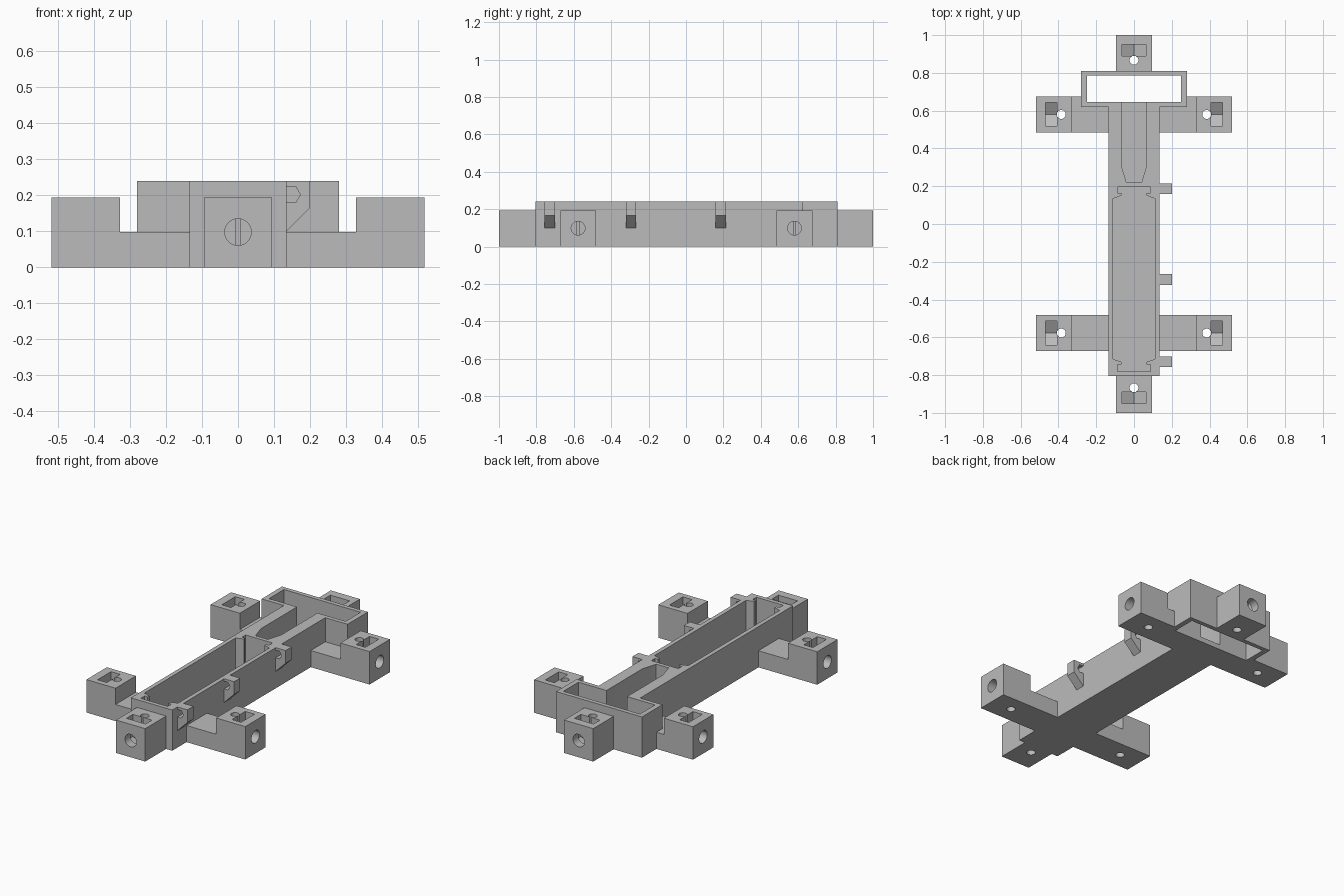
import bpy, bmesh, math
from mathutils import Matrix

cube = bpy.data.objects.get("Cube")
if cube:
    bpy.data.objects.remove(cube, do_unlink=True)

grey = bpy.data.materials.new("plain grey")
grey.use_nodes = True
grey.diffuse_color = (0.5, 0.5, 0.5, 1)
grey.node_tree.nodes["Principled BSDF"].inputs["Base Color"].default_value = (0.5, 0.5, 0.5, 1)

# Maps the profile plane and extrusion direction onto world axes
PLACE = {"x": lambda a, b, c: (c, a, b),
         "y": lambda a, b, c: (a, c, b),
         "z": lambda a, b, c: (a, b, c)}


def prism(name, profile, axis, lo, hi):
    """Extrude a flat profile along one axis."""
    bm = bmesh.new()
    put = PLACE[axis]
    ends = [[bm.verts.new(put(a, b, c)) for a, b in profile] for c in (lo, hi)]
    n = len(profile)
    bm.faces.new(ends[0])
    bm.faces.new(ends[1])
    for i in range(n):
        j = (i + 1) % n
        bm.faces.new((ends[0][i], ends[0][j], ends[1][j], ends[1][i]))
    bmesh.ops.recalc_face_normals(bm, faces=bm.faces)
    mesh = bpy.data.meshes.new(name)
    bm.to_mesh(mesh)
    bm.free()
    mesh.materials.append(grey)
    obj = bpy.data.objects.new(name, mesh)
    bpy.context.collection.objects.link(obj)
    return obj


def rect(x0, x1, y0, y1):
    return [(x0, y0), (x1, y0), (x1, y1), (x0, y1)]


def circle(x, y, r, n=32):
    return [(x + r * math.cos(math.tau * i / n), y + r * math.sin(math.tau * i / n))
            for i in range(n)]


def mirrored(half):
    """Close a right-hand half outline by mirroring it in x."""
    return half + [(-x, y) for x, y in reversed(half)]


def carve(obj, cutters):
    """Subtract each cutter from obj, then delete the cutters."""
    for c in cutters:
        mod = obj.modifiers.new("cut", "BOOLEAN")
        mod.operation, mod.solver, mod.object = "DIFFERENCE", "EXACT", c
    deps = bpy.context.evaluated_depsgraph_get()
    mesh = bpy.data.meshes.new_from_object(obj.evaluated_get(deps))
    obj.modifiers.clear()
    obj.data = mesh
    for c in cutters:
        bpy.data.objects.remove(c, do_unlink=True)
    return obj


TOP, FLOOR, OVER = 0.24, 0.03, 0.3


def head_opening():
    return prism("cutter", rect(-0.25, 0.25, 0.645, 0.785), "z", -0.1, OVER)


def channel():
    half = [(0.04, 0.22), (0.067, 0.31), (0.067, 0.7)]
    return prism("cutter", mirrored(half), "z", FLOOR, OVER)


# Long tray with its compartment, end slots and rear channel
compartment = mirrored([(0.067, -0.75), (0.067, -0.73), (0.11, -0.715),
                        (0.11, 0.135), (0.067, 0.15), (0.067, 0.17)])
tray = prism("tray", rect(-0.135, 0.135, -0.805, 0.63), "z", 0, TOP)
carve(tray, [prism("cutter", compartment, "z", FLOOR, OVER), channel()]
      + [prism("cutter", rect(-0.088, 0.088, y0, y1), "z", FLOOR, OVER)
         for y0, y1 in ((-0.78, -0.745), (0.163, 0.197))])

# Rectangular frame across the rear
frame = prism("rear_frame", rect(-0.28, 0.28, 0.62, 0.81), "z", 0, TOP)
carve(frame, [head_opening(), channel()])


def mount(name, profile, angle, x, y):
    """Clamp block pointing outward, with nut pocket, screw hole and cord hole."""
    obj = prism(name, profile, "y", -0.095, 0.095)
    w, r = 0.0625, 0.072
    pocket = [(0, 0.1 - r), (w, 0.1 - r / 2), (w, OVER), (-w, OVER), (-w, 0.1 - r / 2)]
    carve(obj, [prism("cutter", pocket, "x", -0.11, -0.05),
                prism("cutter", circle(0, 0.098, 0.037), "x", -0.1, 0.1),
                prism("cutter", circle(-0.133, 0, 0.0236), "z", -0.1, OVER)])
    obj.data.transform(Matrix.Translation((x, y, 0)) @ Matrix.Rotation(angle, 4, "Z"))
    return obj


H = 0.194
arm_profile = [(0, 0), (0, H), (-0.19, H), (-0.19, 0.098), (-0.39, 0.098), (-0.39, 0)]
end_profile = rect(-0.195, 0, 0, H)

# Side arms and end blocks
for side, angle, x in (("left", 0, 0.518), ("right", math.pi, -0.518)):
    mount("front_arm_" + side, arm_profile, angle, x, -0.577)
    carve(mount("rear_arm_" + side, arm_profile, angle, x, 0.58), [head_opening()])
mount("front_block", end_profile, -math.pi / 2, 0, -1)
mount("rear_block", end_profile, math.pi / 2, 0, 1)

# Cable clips along the left wall
clip = [(0.13, 0.095), (0.2, 0.165), (0.2, TOP), (0.13, TOP), (0.13, 0.225),
        (0.16, 0.225), (0.173, 0.202), (0.16, 0.18), (0.13, 0.18)]
for i, y in enumerate((-0.729, -0.294, 0.186)):
    prism("cable_clip_%d" % (i + 1), clip, "y", y - 0.028, y + 0.028)

# Smooth round holes, keep the edges sharp
meshes = [o for o in bpy.context.collection.objects if o.type == "MESH"]
for o in meshes:
    o.select_set(True)
bpy.context.view_layer.objects.active = tray
bpy.ops.object.shade_smooth_by_angle(angle=math.radians(30))
